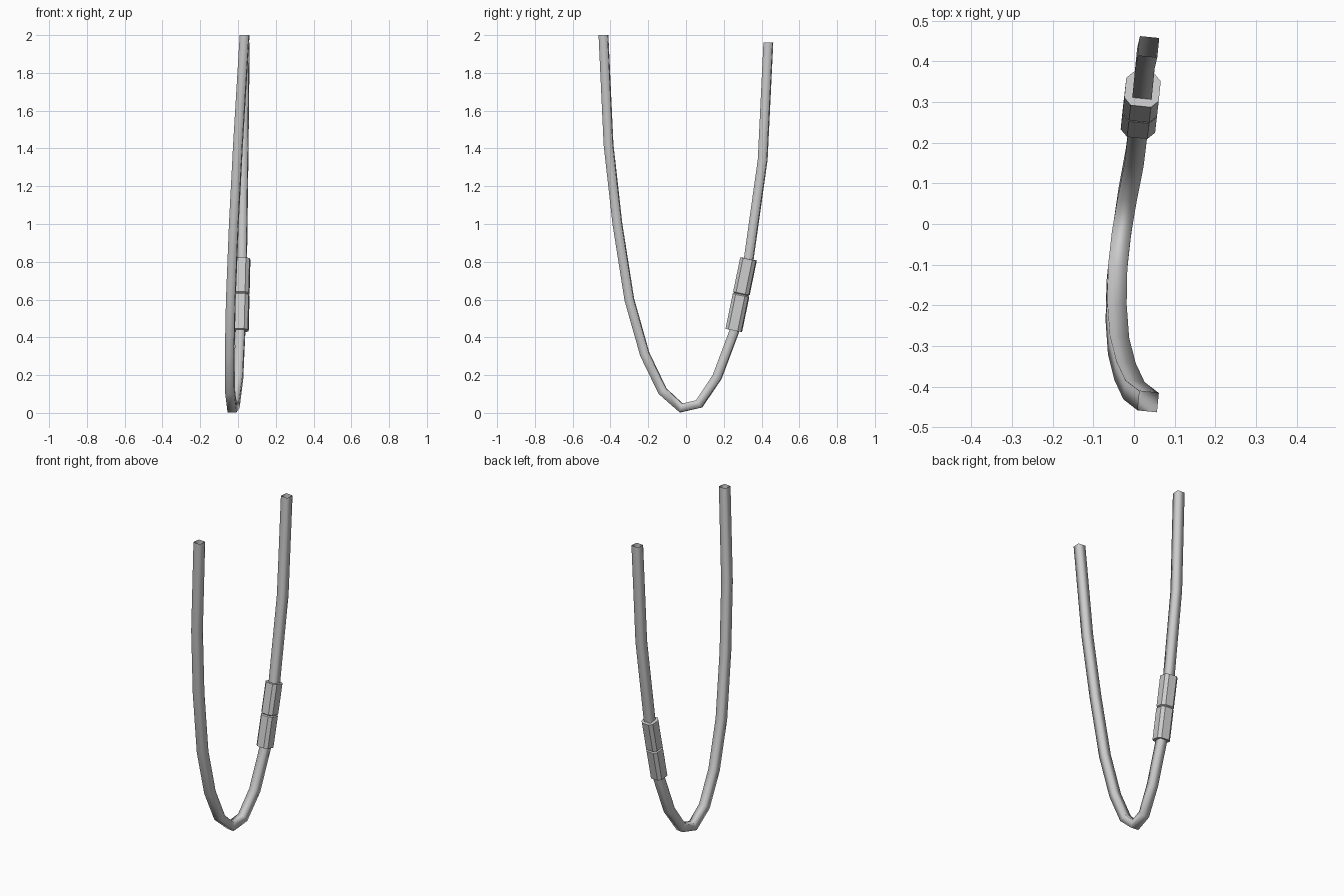
import bpy, bmesh
from mathutils import Vector

if "Cube" in bpy.data.objects:
    bpy.data.objects.remove(bpy.data.objects["Cube"])

SIDE = Vector((1, -0.1, 0))  # direction of one flat of the square section


def frame(t):
    t = t.normalized()
    u = (SIDE - t * SIDE.dot(t)).normalized()
    return u, t.cross(u)


def loft(name, sections, cap, smooth):
    """Skin a list of matching closed sections."""
    bm = bmesh.new()
    rings = [[bm.verts.new(p) for p in s] for s in sections]
    n = len(rings[0])
    for a, b in zip(rings, rings[1:]):
        for i in range(n):
            j = (i + 1) % n
            bm.faces.new((a[i], a[j], b[j], b[i]))
    if cap:
        bm.faces.new(rings[0][::-1])
        bm.faces.new(rings[-1])
    for f in bm.faces:
        f.smooth = smooth
    me = bpy.data.meshes.new(name)
    bm.to_mesh(me)
    bm.free()
    ob = bpy.data.objects.new(name, me)
    bpy.context.collection.objects.link(ob)
    return ob


# Hanging hose: square section swept along a slack U
path = [Vector(p) for p in (
    (0.035, -0.437, 2.0), (0.0, -0.41, 1.42), (-0.022, -0.363, 1.0),
    (-0.038, -0.3, 0.6), (-0.044, -0.218, 0.31), (-0.042, -0.124, 0.115),
    (-0.031, -0.025, 0.026), (-0.016, 0.07, 0.048), (0.002, 0.165, 0.19),
    (0.013, 0.255, 0.43), (0.022, 0.333, 0.82), (0.029, 0.406, 1.34),
    (0.036, 0.436, 1.96))]
R = 0.0238
sections = []
for i, p in enumerate(path):
    if i == 0:
        t = Vector((0, 0, -1))
    elif i == len(path) - 1:
        t = Vector((0, 0, 1))
    else:
        t = (p - path[i - 1]).normalized() + (path[i + 1] - p).normalized()
    u, v = frame(t)
    sections.append([p + u * a * R + v * b * R
                     for a, b in ((-1, -1), (1, -1), (1, 1), (-1, 1))])
loft("hose", sections, False, True)

# Two coupling halves: chamfered square sleeves, bevelled where they meet
lo, hi = Vector((0.012, 0.253, 0.437)), Vector((0.021, 0.331, 0.815))
u, v = frame(hi - lo)


def octagon(f, s):
    c, h, k = lo.lerp(hi, f), 0.0425 * s, 0.025 * s
    return [c + u * a + v * b for a, b in (
        (-k, -h), (k, -h), (h, -k), (h, k), (k, h), (-k, h), (-h, k), (-h, -k))]


loft("lower_coupling", [octagon(0, 1), octagon(0.49, 1), octagon(0.505, 0.85)], True, False)
loft("upper_coupling", [octagon(0.505, 0.85), octagon(0.52, 1), octagon(1, 1)], True, False)
